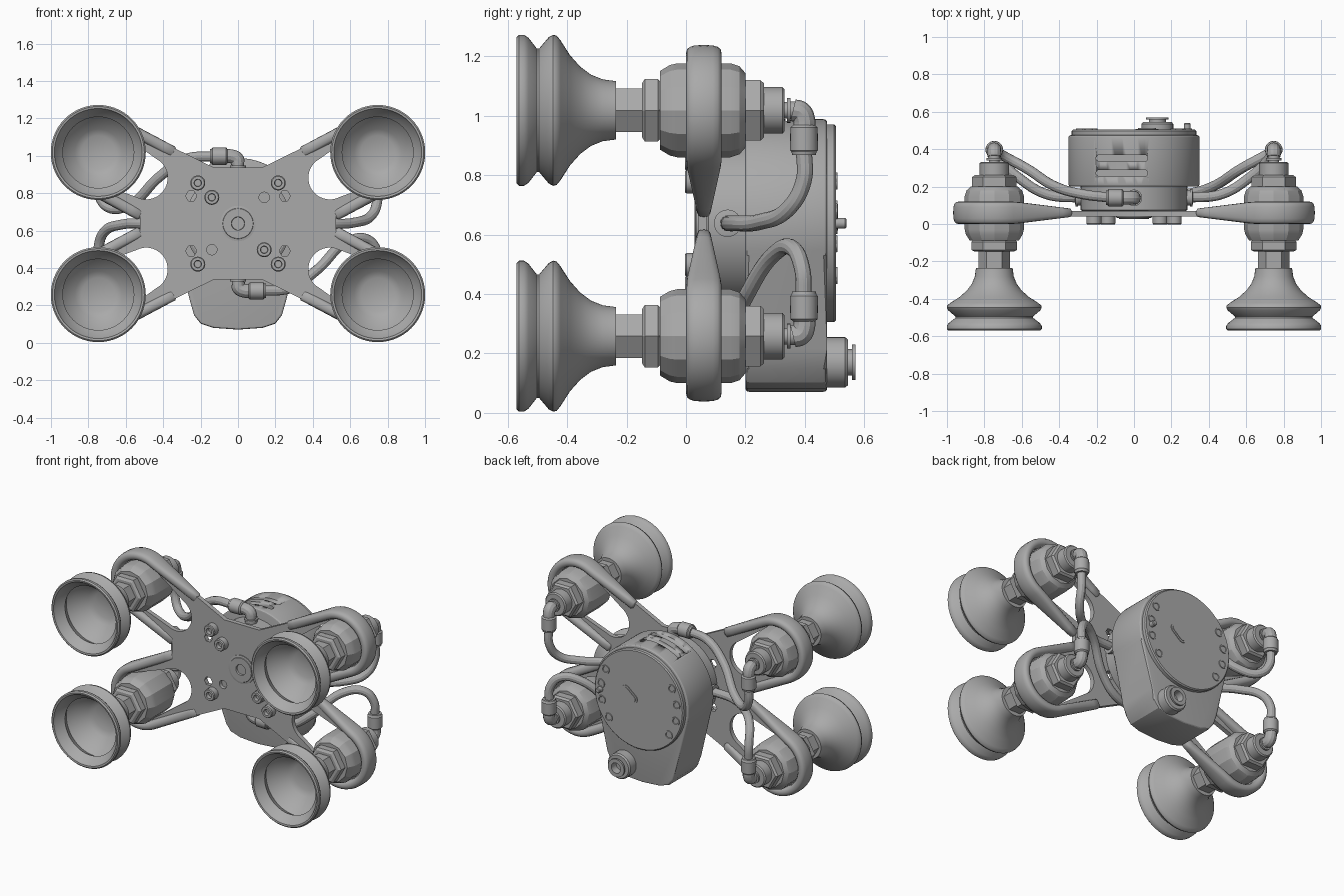
import bpy, bmesh
from math import pi, cos, sin, radians
from mathutils import Vector, Matrix

cube = bpy.data.objects.get("Cube")
if cube:
    bpy.data.objects.remove(cube, do_unlink=True)

MID = 0.638                      # height of the plate centre
grey = bpy.data.materials.new("satin grey")
grey.use_nodes = True
grey.diffuse_color = (0.4, 0.4, 0.4, 1)
grey.node_tree.nodes["Principled BSDF"].inputs["Base Color"].default_value = (0.4, 0.4, 0.4, 1)


def add(name, mesh, angle=28):
    mesh.materials.clear()
    mesh.materials.append(grey)
    mesh.shade_smooth()
    mesh.set_sharp_from_angle(angle=radians(angle))
    ob = bpy.data.objects.new(name, mesh)
    bpy.context.scene.collection.objects.link(ob)
    return ob


def finish(name, bm, angle=28):
    bmesh.ops.recalc_face_normals(bm, faces=bm.faces)
    mesh = bpy.data.meshes.new(name)
    bm.to_mesh(mesh)
    bm.free()
    return add(name, mesh, angle)


def loft(name, rings, angle=28):
    """Skin a list of closed rings and cap both ends."""
    bm = bmesh.new()
    rows = [[bm.verts.new(p) for p in ring] for ring in rings]
    n = len(rows[0])
    for a, b in zip(rows, rows[1:]):
        for i in range(n):
            bm.faces.new((a[i], a[(i + 1) % n], b[(i + 1) % n], b[i]))
    bm.faces.new(rows[0])
    bm.faces.new(rows[-1])
    return finish(name, bm, angle)


def lathe(name, origin, axis, profile, sides=40, angle=28):
    """Revolve (distance, radius) pairs about an axis."""
    q = Vector(axis).to_track_quat('Z', 'Y')
    o = Vector(origin)
    rings = [[o + q @ Vector((r * cos(2 * pi * i / sides), r * sin(2 * pi * i / sides), d))
              for i in range(sides)] for d, r in profile]
    return loft(name, rings, angle)


def prism(name, outline, y0, y1, bevel=0.0):
    """Extrude an x/z outline along y, rounding both rims."""
    bm = bmesh.new()
    face = bm.faces.new([bm.verts.new((x, y0, MID + z)) for x, z in outline])
    out = bmesh.ops.extrude_face_region(bm, geom=[face])["geom"]
    for v in out:
        if isinstance(v, bmesh.types.BMVert):
            v.co.y = y1
    if bevel:
        rims = [e for e in bm.edges if abs(e.verts[0].co.y - e.verts[1].co.y) < 1e-5]
        bmesh.ops.bevel(bm, geom=rims, offset=bevel, segments=3, affect='EDGES', profile=0.5)
    return finish(name, bm)


def arc(cx, cz, r, a0, a1, n):
    return [(cx + r * cos(a0 + (a1 - a0) * i / n), cz + r * sin(a0 + (a1 - a0) * i / n))
            for i in range(n + 1)]


def stadium(cx, cz, half, r, turn=0.0):
    dx, dz = half * cos(turn), half * sin(turn)
    return (arc(cx + dx, cz + dz, r, turn - pi / 2, turn + pi / 2, 10)
            + arc(cx - dx, cz - dz, r, turn + pi / 2, turn + 3 * pi / 2, 10))


def curve_mesh(name, curve, matrix=Matrix()):
    tmp = bpy.data.objects.new(name, curve)
    bpy.context.scene.collection.objects.link(tmp)
    dg = bpy.context.evaluated_depsgraph_get()
    mesh = bpy.data.meshes.new_from_object(tmp.evaluated_get(dg))
    bpy.data.objects.remove(tmp, do_unlink=True)
    mesh.transform(matrix)
    return add(name, mesh)


def tube(name, points, r):
    c = bpy.data.curves.new(name, 'CURVE')
    c.dimensions, c.bevel_depth, c.bevel_resolution = '3D', r, 4
    c.resolution_u, c.use_fill_caps = 10, True
    s = c.splines.new('BEZIER')
    s.bezier_points.add(len(points) - 1)
    for bp, p in zip(s.bezier_points, points):
        bp.co = p
        bp.handle_left_type = bp.handle_right_type = 'AUTO'
    return curve_mesh(name, c)


# Arm layout: cup axis position and arm direction in one quadrant
CX, CZ, TILT = 0.747, 0.38, radians(28)
U, N = (cos(TILT), sin(TILT)), (-sin(TILT), cos(TILT))


def arm(a, b):
    """Point a along the arm and b across it, from the cup axis."""
    return (CX + a * U[0] + b * N[0], CZ + a * U[1] + b * N[1])


# Star plate with four slots and small holes
quarter = ([(0.523, 0.04)] + [arm(x, y) for x, y in arc(0, 0, 0.2, -pi / 2, pi / 2, 20)]
           + [(0.13, 0.3)])
outline = quarter + [(-x, z) for x, z in reversed(quarter)]
outline += [(-x, -z) for x, z in quarter] + [(x, -z) for x, z in reversed(quarter)]
slot = arc(0, 0, 0.155, -pi / 2, pi / 2, 16) + arc(-0.29, 0, 0.115, pi / 2, 3 * pi / 2, 16)
loops = [outline]
for sx in (1, -1):
    loops.append(arc(sx * 0.14, sx * 0.14, 0.028, 0, 2 * pi, 16)[:-1])
    for sz in (1, -1):
        loops.append([(sx * p[0], sz * p[1]) for p in (arm(x, y) for x, y in slot)])
        loops.append(arc(sx * 0.25, sz * 0.147, 0.03, 0, 2 * pi, 6)[:-1])
plate = bpy.data.curves.new("star_plate", 'CURVE')
plate.dimensions, plate.fill_mode, plate.extrude = '2D', 'BOTH', 0.015
for pts in loops:
    s = plate.splines.new('POLY')
    s.points.add(len(pts) - 1)
    for p, (x, z) in zip(s.points, pts):
        p.co = (x, z, 0, 1)
    s.use_cyclic_u = True
curve_mesh("star_plate", plate,
           Matrix.Translation((0, 0.055, MID)) @ Matrix.Rotation(pi / 2, 4, 'X'))

# Suction cups, holders and rounded arm rims
cup = [(-0.34, 0.09), (-0.36, 0.125), (-0.42, 0.19), (-0.46, 0.215), (-0.51, 0.19), (-0.55, 0.228),
       (-0.568, 0.235), (-0.57, 0.246), (-0.562, 0.254), (-0.545, 0.254), (-0.53, 0.244),
       (-0.502, 0.208), (-0.494, 0.208), (-0.462, 0.246), (-0.447, 0.254), (-0.435, 0.251),
       (-0.422, 0.235), (-0.39, 0.185), (-0.355, 0.146), (-0.32, 0.12), (-0.28, 0.104), (-0.235, 0.098)]
holder = [(-0.088, 0.115), (-0.088, 0.132), (-0.055, 0.152), (-0.03, 0.158),
          (0.15, 0.158), (0.18, 0.148), (0.2, 0.125)]
path = ([(-0.35 + 0.05 * i, -0.19, 0, -1) for i in range(7)]
        + [(0.19 * x, 0.19 * y, x, y) for x, y in arc(0, 0, 1, -pi / 2, pi / 2, 28)]
        + [(-0.05 * i, 0.19, 0, 1) for i in range(1, 8)])


def rim_ring(a, b, na, nb, scale, sx, sz):
    depth = (0.06 - 0.11 * max(0, -a - 0.02)) * scale
    ring = []
    for i in range(16):
        c, s = cos(2 * pi * i / 16), sin(2 * pi * i / 16)
        w = 0.03 * scale * abs(c) ** 0.7 * (1 if c > 0 else -1)
        h = depth * abs(s) ** 0.7 * (1 if s > 0 else -1)
        x, z = arm(a + na * w, b + nb * w)
        ring.append((sx * x, 0.06 + h, MID + sz * z))
    return ring


for sx, side in ((1, "left"), (-1, "right")):
    for sz, level in ((1, "upper"), (-1, "lower")):
        tag = f"{level}_{side}_"
        o = (sx * CX, 0, MID + sz * CZ)
        back = (0, 1, 0)
        lathe(tag + "suction_cup", o, back, cup, 56, 40)
        lathe(tag + "neck", o, back, [(-0.24, 0.085), (-0.14, 0.085)], 6)
        lathe(tag + "front_nut", o, back,
              [(-0.148, 0.105), (-0.138, 0.122), (-0.095, 0.122), (-0.085, 0.11)], 6)
        lathe(tag + "holder", o, back, holder, 12, 20)
        lathe(tag + "rear_nut", o, back,
              [(0.19, 0.118), (0.25, 0.118), (0.262, 0.105)], 6)
        lathe(tag + "rear_bush", o, back, [(0.25, 0.078), (0.325, 0.078), (0.332, 0.07)])
        lathe(tag + "fitting_stem", o, back,
              [(0.32, 0.028), (0.34, 0.028), (0.34, 0.042), (0.352, 0.042), (0.352, 0.03), (0.38, 0.03)], 24)
        first, last = path[0], path[-1]
        rings = [rim_ring(first[0] - 0.012, *first[1:], 0.55, sx, sz)]
        rings += [rim_ring(*p, 1, sx, sz) for p in path]
        rings += [rim_ring(last[0] - 0.012, *last[1:], 0.55, sx, sz)]
        loft(tag + "arm_rim", rings, 50)
        # elbow fitting pointing to mid height
        z = o[2]
        tube(tag + "elbow", [(o[0], 0.36, z), (o[0], 0.385, z - sz * 0.006),
                             (o[0], 0.397, z - sz * 0.03), (o[0], 0.397, z - sz * 0.07)], 0.037)
        lathe(tag + "elbow_collar", (o[0], 0.397, z), (0, 0, -sz),
              [(0.05, 0.037), (0.058, 0.046), (0.135, 0.047), (0.14, 0.042), (0.15, 0.04)], 28)

# Hub between the plate and the pump, with a centre screw
hub = (0, 0, MID)
lathe("hub", hub, (0, 1, 0), [(0.065, 0.27), (0.075, 0.285), (0.21, 0.285)], 64)
lathe("centre_screw", hub, (0, -1, 0),
      [(-0.05, 0.095), (-0.034, 0.095), (-0.032, 0.082), (-0.028, 0.08), (-0.028, 0.036), (-0.04, 0.034)], 36)

# Hoses, ports and bolts repeat under a half turn about the hub axis
for s, tag in ((1, "a"), (-1, "b")):
    def P(x, y, z):
        return (s * x, y, MID + s * z)
    tube(f"side_hose_{tag}", [P(CX, 0.397, 0.25), P(CX, 0.395, 0.14), P(0.715, 0.34, 0.045),
                              P(0.62, 0.25, 0.005), P(0.47, 0.16, 0.0), P(0.29, 0.14, 0.0)], 0.027)
    lathe(f"side_port_{tag}", P(0.27, 0.14, 0), (s, 0, 0),
          [(0, 0.04), (0.03, 0.04), (0.03, 0.046), (0.042, 0.046), (0.045, 0.03)], 24)
    tube(f"cross_hose_{tag}", [P(CX, 0.397, -0.25), P(0.742, 0.39, -0.15), P(0.69, 0.36, -0.085),
                               P(0.58, 0.3, -0.1), P(0.42, 0.2, -0.25), P(0.28, 0.16, -0.345),
                               P(0.12, 0.14, -0.36)], 0.027)
    lathe(f"cross_port_{tag}", P(0, 0.14, -0.27), (0, 0, -s),
          [(0, 0.038), (0.03, 0.038), (0.03, 0.044), (0.04, 0.044), (0.04, 0.032), (0.07, 0.032)], 24)
    tube(f"cross_elbow_{tag}", [P(0, 0.14, -0.32), P(0.006, 0.14, -0.345),
                                P(0.03, 0.14, -0.358), P(0.08, 0.14, -0.36)], 0.037)
    lathe(f"cross_collar_{tag}", P(0.055, 0.14, -0.36), (s, 0, 0),
          [(0, 0.037), (0.008, 0.046), (0.08, 0.047), (0.085, 0.04), (0.095, 0.038)], 28)
    for i, (x, z) in enumerate(((0.215, 0.217), (-0.215, 0.217), (-0.14, 0.14))):
        lathe(f"plate_bolt_{tag}{i}", P(x, 0, z), (0, -1, 0),
              [(-0.05, 0.04), (-0.002, 0.04), (0.004, 0.035), (0.004, 0.02), (-0.02, 0.018)], 24)

# Pump housing: round top running into a tapered chin
chin = [(0.255, -0.42), (0.235, -0.49), (0.2, -0.535), (0.13, -0.558), (0, -0.567)]
shell = arc(0, 0, 0.35, radians(-18), radians(198), 64)
shell += [(-x, z) for x, z in chin] + chin[-2::-1]
housing = prism("pump_housing", shell, 0.2, 0.475, 0.012)

# Two vents cut into the crown
bm = bmesh.new()
for y in (0.272, 0.352):
    ends = [[bm.verts.new((x, yy, z)) for x, yy in stadium(-0.065, y, 0.12, 0.018)]
            for z in (MID + 0.26, MID + 0.5)]
    n = len(ends[0])
    for i in range(n):
        bm.faces.new((ends[0][i], ends[0][(i + 1) % n], ends[1][(i + 1) % n], ends[1][i]))
    bm.faces.new(ends[0])
    bm.faces.new(ends[1])
cutter = finish("vent_cutter", bm)
cutter.hide_render = True
cutter.hide_viewport = True
cut = housing.modifiers.new("vents", 'BOOLEAN')
cut.operation, cut.object, cut.solver = 'DIFFERENCE', cutter, 'EXACT'

# Back cover with window, buttons, pin and exhaust
lathe("back_cover", hub, (0, 1, 0), [(0.46, 0.333), (0.498, 0.333), (0.505, 0.326)], 64)
prism("cover_window_frame", stadium(0.07, 0.02, 0.035, 0.034, radians(40)), 0.5, 0.509)
prism("cover_window", stadium(0.07, 0.02, 0.035, 0.022, radians(40)), 0.5, 0.512)
for sx in (1, -1):
    for i, deg in enumerate((-38, -14, 8, 30)):
        x, z = sx * 0.285 * cos(radians(deg)), 0.285 * sin(radians(deg))
        lathe(f"cover_button_{'left' if sx > 0 else 'right'}_{i}", (x, 0, MID + z), (0, 1, 0),
              [(0.5, 0.03), (0.51, 0.028), (0.51, 0.02), (0.506, 0.018)], 20)
lathe("cover_pin", (0.285, 0, MID), (0, 1, 0), [(0.5, 0.018), (0.535, 0.018), (0.54, 0.013)], 16)
lathe("exhaust_port", (0.125, 0, 0.17), (0, 1, 0),
      [(0.44, 0.085), (0.535, 0.085), (0.545, 0.077), (0.545, 0.045), (0.558, 0.045), (0.558, 0.06),
       (0.57, 0.06), (0.57, 0.035), (0.52, 0.033)], 36)
